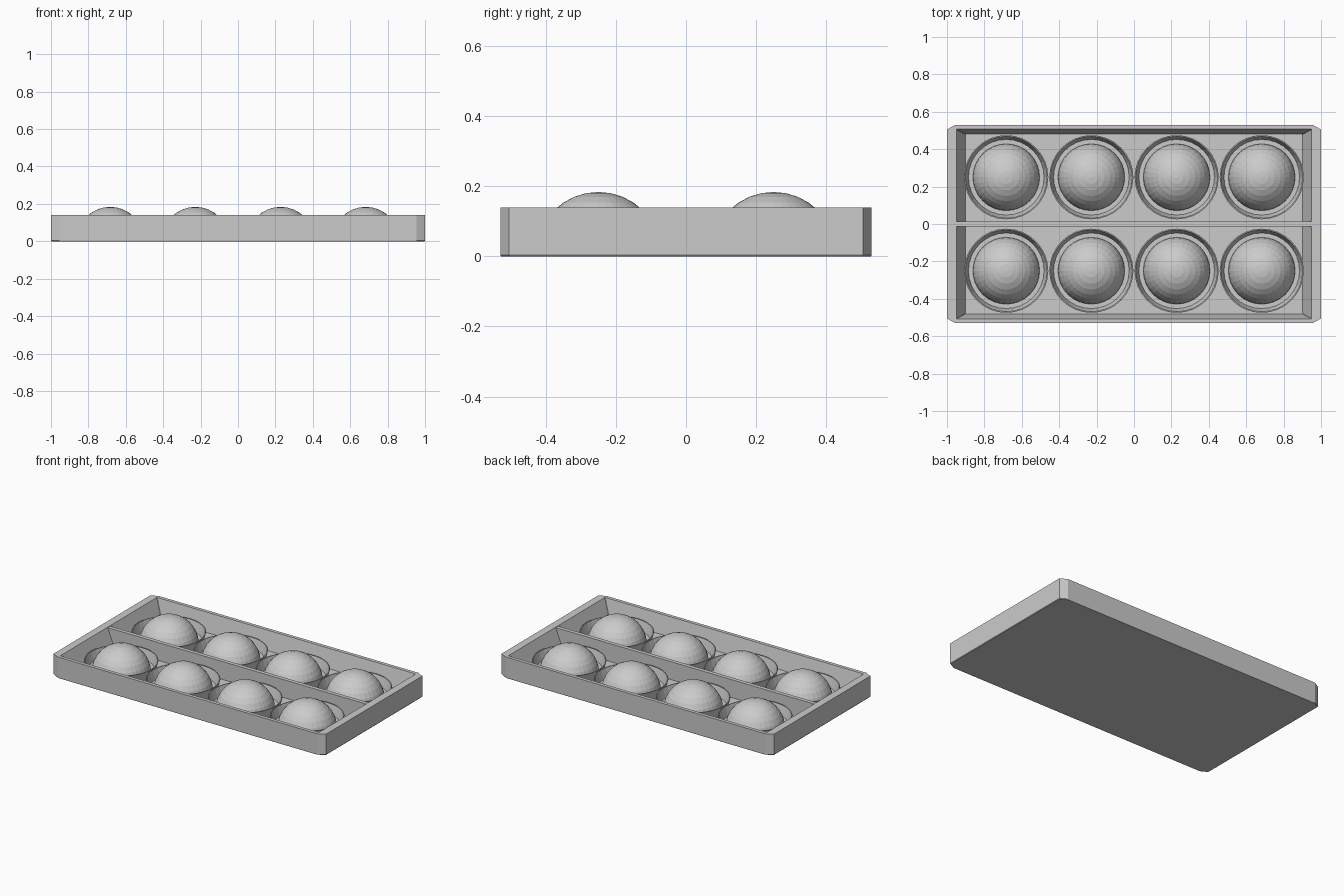
import bpy, bmesh
from math import cos, sin, pi

if "Cube" in bpy.data.objects:
    bpy.data.objects.remove(bpy.data.objects["Cube"])

FLOOR = 0.02


def finish(name, bm):
    bmesh.ops.recalc_face_normals(bm, faces=bm.faces)
    mesh = bpy.data.meshes.new(name)
    bm.to_mesh(mesh)
    bm.free()
    obj = bpy.data.objects.new(name, mesh)
    bpy.context.collection.objects.link(obj)
    return obj


def loft(name, loops, cap_start, cap_end):
    """Skin a stack of matching point loops."""
    bm = bmesh.new()
    rows = [[bm.verts.new(p) for p in loop] for loop in loops]
    for a, b in zip(rows, rows[1:]):
        n = len(a)
        for i in range(n):
            j = (i + 1) % n
            bm.faces.new((a[i], a[j], b[j], b[i]))
    if cap_start:
        bm.faces.new(rows[0][::-1])
    if cap_end:
        bm.faces.new(rows[-1])
    return finish(name, bm)


def octagon(x, y, cx, cy, z):
    return [(x, -y + cy, z), (x, y - cy, z), (x - cx, y, z), (-x + cx, y, z),
            (-x, y - cy, z), (-x, -y + cy, z), (-x + cx, -y, z), (x - cx, -y, z)]


def circle(r, z, n=32):
    return [(r * cos(2 * pi * i / n), r * sin(2 * pi * i / n), z) for i in range(n)]


# Tray: chamfered outer corners, flat rim, sloping inner walls and floor
loft("tray", [
    octagon(0.997, 0.528, 0.045, 0.025, 0),
    octagon(1.0, 0.53, 0.045, 0.025, 0.004),
    octagon(1.0, 0.53, 0.045, 0.025, 0.14),
    octagon(0.95, 0.507, 0.002, 0.002, 0.14),
    octagon(0.90, 0.48, 0.002, 0.002, FLOOR),
], True, True)

# Centre divider, with ends slanted to follow the inner walls
hy = 0.013
loft("divider", [
    [(s * x, y * hy, z) for s, y in ((-1, -1), (1, -1), (1, 1), (-1, 1))]
    for x, z in ((0.90, FLOOR), (0.948, 0.139))
], True, True)

# Thin flared cup
cup = loft("cup", [
    circle(0.208, FLOOR), circle(0.225, 0.083),
    circle(0.219, 0.083), circle(0.202, FLOOR + 0.002),
], False, False)

# Domed ball: upper half of a sphere
bm = bmesh.new()
bmesh.ops.create_uvsphere(bm, u_segments=32, v_segments=16, radius=0.18)
bmesh.ops.delete(bm, geom=[v for v in bm.verts if v.co.z < -0.001], context='VERTS')
ball = finish("ball", bm)

# Repeat cup and ball over the two rows of four
for row, y in enumerate((-0.25, 0.25)):
    for col, x in enumerate((-0.683, -0.228, 0.228, 0.683)):
        for part, z in ((cup, 0), (ball, 0.004)):
            obj = part
            if row or col:
                obj = part.copy()
                bpy.context.collection.objects.link(obj)
            obj.location = (x, y, z)
